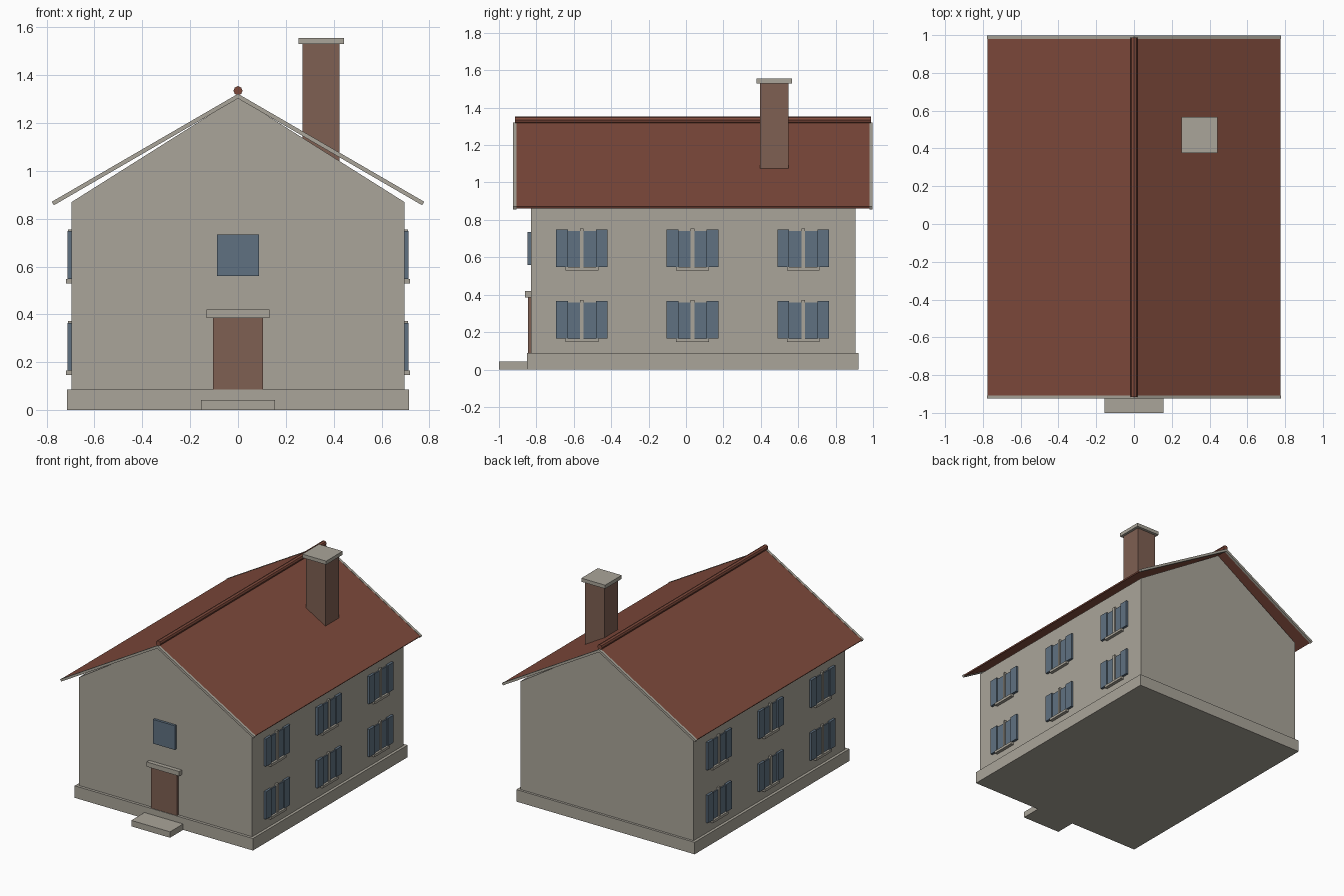
import bpy
import bmesh
import math

default = bpy.data.objects.get("Cube")
if default:
    bpy.data.objects.remove(default, do_unlink=True)


def material(name, rgb):
    m = bpy.data.materials.new(name)
    m.use_nodes = True
    m.diffuse_color = (*rgb, 1)
    m.node_tree.nodes["Principled BSDF"].inputs["Base Color"].default_value = (*rgb, 1)
    return m


PLASTER = material("warm_grey_plaster", (0.40, 0.375, 0.32))
TILE = material("red_roof_tile", (0.21, 0.068, 0.044))
BRICK = material("brown_brick", (0.21, 0.115, 0.085))
BLUE = material("slate_blue", (0.115, 0.165, 0.22))


def finish(bm, name, mat):
    bmesh.ops.recalc_face_normals(bm, faces=bm.faces)
    mesh = bpy.data.meshes.new(name)
    bm.to_mesh(mesh)
    bm.free()
    mesh.materials.append(mat)
    obj = bpy.data.objects.new(name, mesh)
    bpy.context.collection.objects.link(obj)
    return obj


def box(name, x, y, z, mat):
    """Box from (min, max) ranges on each axis."""
    bm = bmesh.new()
    bmesh.ops.create_cube(bm, size=1)
    for v in bm.verts:
        v.co = [r[0] if c < 0 else r[1] for c, r in zip(v.co, (x, y, z))]
    return finish(bm, name, mat)


def prism(name, profile, y, mat):
    """Extrude an x-z outline along the y range."""
    bm = bmesh.new()
    face = bm.faces.new([bm.verts.new((px, y[0], pz)) for px, pz in profile])
    out = bmesh.ops.extrude_face_region(bm, geom=[face])
    for v in out["geom"]:
        if isinstance(v, bmesh.types.BMVert):
            v.co.y = y[1]
    return finish(bm, name, mat)


def chevron(name, top, half, thick, y, mat):
    """Pitched sheet over both slopes, with square-cut eaves."""
    pitch = math.radians(30.1)
    eave = top - half * math.tan(pitch)
    dx, dz = thick * math.sin(pitch), thick * math.cos(pitch)
    outline = [(0, top), (half, eave), (half - dx, eave - dz),
               (0, top - thick / math.cos(pitch)),
               (dx - half, eave - dz), (-half, eave)]
    return prism(name, outline, y, mat)


# Main body
W, FRONT, BACK, EAVE = 0.695, -0.83, 0.905, 0.87
box("plinth", (-0.715, 0.715), (-0.85, 0.922), (0, 0.087), PLASTER)
box("walls", (-W, W), (FRONT, BACK), (0.08, EAVE), PLASTER)
prism("gable", [(-W, EAVE), (W, EAVE), (0, 1.308)], (FRONT, BACK), PLASTER)

# Roof with verge boards and ridge
chevron("roof", 1.32, 0.775, 0.01, (-0.91, 0.985), TILE)
for name, y in (("front_verge_board", (-0.925, -0.907)),
                ("back_verge_board", (0.98, 0.998))):
    chevron(name, 1.322, 0.778, 0.017, y, PLASTER)
ridge = [(0.019 * math.cos(a), 1.335 + 0.019 * math.sin(a))
         for a in (i * math.tau / 8 for i in range(8))]
prism("ridge_tile", ridge, (-0.915, 0.988), TILE)

# Chimney
box("chimney", (0.27, 0.425), (0.395, 0.547), (1.03, 1.535), BRICK)
box("chimney_cap", (0.252, 0.443), (0.377, 0.566), (1.53, 1.556), PLASTER)

# Entrance
box("door_step", (-0.155, 0.155), (-1.0, -0.84), (0, 0.043), PLASTER)
box("door", (-0.104, 0.104), (-0.846, FRONT + 0.01), (0.087, 0.388), BRICK)
box("door_lintel", (-0.131, 0.131), (-0.86, FRONT + 0.01), (0.386, 0.42), PLASTER)
box("front_window", (-0.087, 0.087), (-0.848, FRONT + 0.01), (0.56, 0.735), BLUE)

# Shuttered windows on both long sides
for side, label in ((1, "left"), (-1, "right")):
    def depth(out):
        return tuple(sorted((side * (W - 0.01), side * out)))

    for col, cy in enumerate((-0.557, 0.035, 0.627)):
        for row, z in enumerate((0.165, 0.548)):
            tag = f"{label}_{row}_{col}"
            box("window_pane_" + tag, depth(0.703), (cy - 0.08, cy + 0.08),
                (z, z + 0.192), BLUE)
            box("window_mullion_" + tag, depth(0.710), (cy - 0.01, cy + 0.01),
                (z, z + 0.207), PLASTER)
            box("window_sill_" + tag, depth(0.718), (cy - 0.088, cy + 0.088),
                (z - 0.018, z), PLASTER)
            for s in (-1, 1):
                a, b = sorted((cy + s * 0.075, cy + s * 0.138))
                box(f"shutter_{tag}_{'front' if s < 0 else 'back'}",
                    depth(0.712), (a, b), (z, z + 0.2), BLUE)
